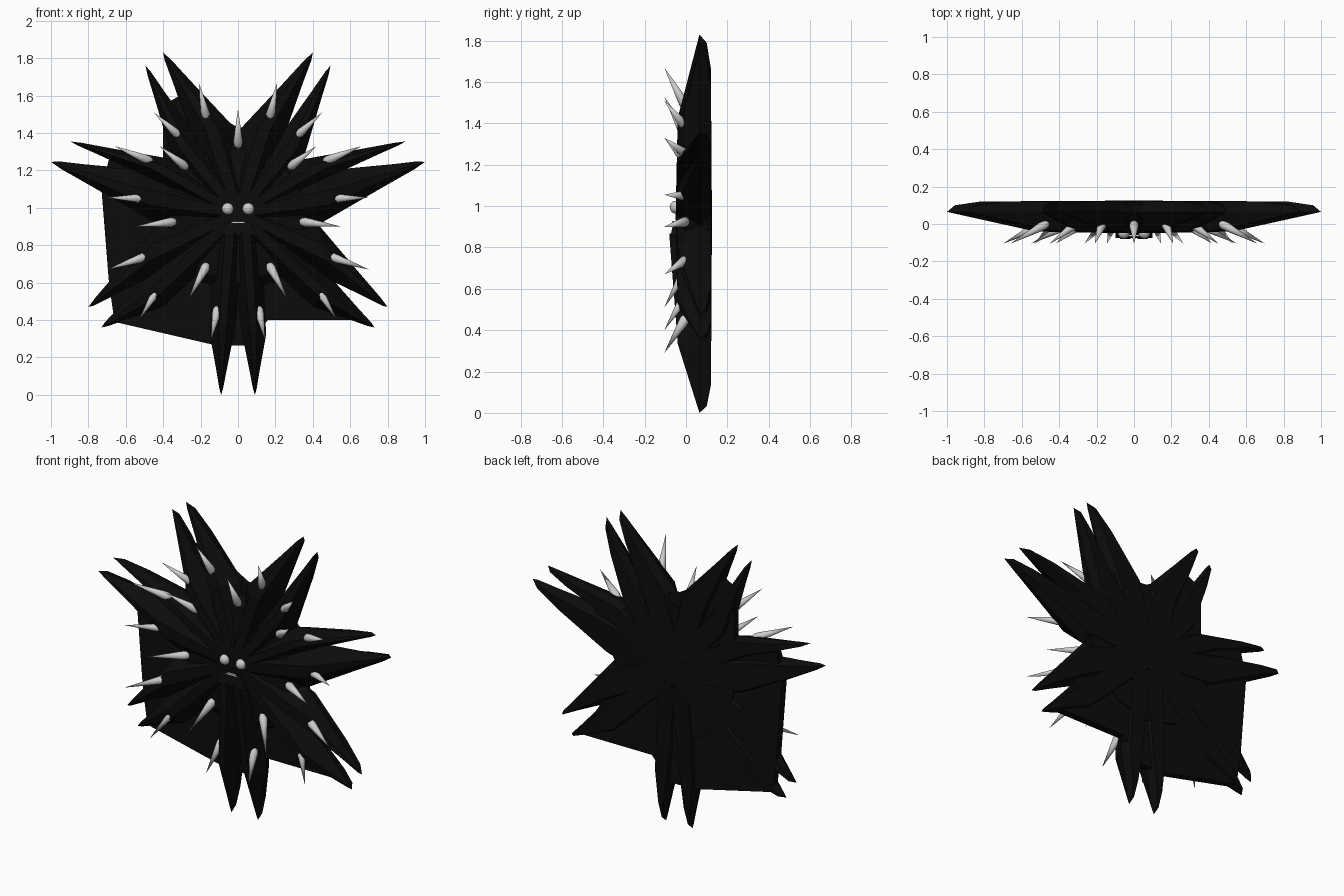
import bpy, bmesh
from math import cos, sin, pi
from mathutils import Vector

cube = bpy.data.objects.get("Cube")
if cube:
    bpy.data.objects.remove(cube)


def material(name, value, rough):
    m = bpy.data.materials.new(name)
    m.use_nodes = True
    m.diffuse_color = (value, value, value, 1)
    bsdf = m.node_tree.nodes["Principled BSDF"]
    bsdf.inputs["Base Color"].default_value = (value, value, value, 1)
    bsdf.inputs["Roughness"].default_value = rough
    return m


black = material("soot black", 0.0035, 0.8)
grey = material("pale grey", 0.6, 0.5)


def finish(name, bm, mat, smooth=False):
    bmesh.ops.recalc_face_normals(bm, faces=bm.faces)
    mesh = bpy.data.meshes.new(name)
    bm.to_mesh(mesh)
    bm.free()
    mesh.materials.append(mat)
    for p in mesh.polygons:
        p.use_smooth = smooth
    ob = bpy.data.objects.new(name, mesh)
    bpy.context.collection.objects.link(ob)
    return ob


def loft(bm, rings, tip):
    """Skin a list of rings, cap the first and close the last to a tip."""
    loops = [[bm.verts.new(p) for p in ring] for ring in rings]
    n = len(loops[0])
    end = bm.verts.new(tip)
    bm.faces.new(loops[0])
    for i in range(n):
        j = (i + 1) % n
        for a, b in zip(loops, loops[1:]):
            bm.faces.new((a[i], a[j], b[j], b[i]))
        bm.faces.new((loops[-1][i], loops[-1][j], end))


MID = 0.065  # depth of the tips


def section(centre, half, front, back):
    """Six-sided cross-section: narrow front ridge, broad back."""
    pts = ((1, MID), (0.3, front), (-0.3, front),
           (-1, MID), (-0.65, back), (0.65, back))
    return [(centre.x + half.x * k, y, centre.y + half.y * k) for k, y in pts]


def prong(name, side, tip, a, b, root, root_front):
    tip, a, b, root = (Vector((p[0] * side, p[1])) for p in (tip, a, b, root))
    mid, half = (a + b) / 2, (a - b) / 2
    rings = [section(root, half.normalized() * 0.09, root_front, 0.125),
             section(mid, half, -0.04, 0.122)]
    for t, width, back in ((0.6, 0.42, 0.12), (0.9, 0.15, 0.1)):
        rings.append(section(mid.lerp(tip, t), half * width,
                             -0.04 + (MID + 0.04) * t, back))
    bm = bmesh.new()
    loft(bm, rings, (tip.x, MID, tip.y))
    finish(name, bm, black)


# Prongs: tip, two shoulder points, root and root depth
hub = (0, 0.97)
prongs = {
    "upper_prong": ((0.4, 1.83), (0.02, 1.43), (0.26, 1.42), hub, -0.05),
    "upper_outer_prong": ((0.495, 1.76), (0.25, 1.42), (0.35, 1.26), hub, -0.05),
    "side_upper_prong": ((0.895, 1.355), (0.35, 1.26), (0.52, 1.18), hub, -0.05),
    "side_prong": ((1.0, 1.245), (0.58, 1.21), (0.43, 0.91), hub, -0.05),
    "lower_side_prong": ((0.8, 0.47), (0.43, 0.91), (0.5, 0.61), hub, -0.05),
    "lower_inner_prong": ((0.73, 0.36), (0.53, 0.59), (0.4, 0.47), hub, -0.05),
    "bottom_prong": ((0.09, 0), (0.15, 0.32), (0.015, 0.36), (0.045, 0.86), -0.08),
}
for side, label in ((1, "left"), (-1, "right")):
    for name, spec in prongs.items():
        prong(f"{label}_{name}", side, *spec)

# Uneven web plate behind the prongs
web = ((-0.69, 1.26), (-0.73, 1.1), (-0.69, 0.6), (-0.66, 0.39), (-0.12, 0.265),
       (0.04, 0.265), (0.16, 0.4), (0.66, 0.4), (0.52, 0.6), (0.41, 0.91),
       (0.55, 1.2), (0.34, 1.25), (0.25, 1.42), (0, 1.43), (-0.31, 1.6),
       (-0.4, 1.55), (-0.4, 1.22))
bm = bmesh.new()
face = bm.faces.new([bm.verts.new((x, 0.06, z)) for x, z in web])
new = bmesh.ops.extrude_face_region(bm, geom=[face])["geom"]
bmesh.ops.translate(bm, vec=(0, 0.045, 0),
                    verts=[v for v in new if isinstance(v, bmesh.types.BMVert)])
finish("web_plate", bm, black)

# Central body
bm = bmesh.new()
rings = [[(r * cos(pi * i / 6), y, 0.96 + r * sin(pi * i / 6)) for i in range(12)]
         for r, y in ((0.41, 0.115), (0.41, 0.05), (0.36, 0.0))]
loft(bm, rings, (0, -0.05, 0.96))
finish("body", bm, black)


def spike(name, base, tip):
    """Round-based cone pointing forward and outward."""
    base = Vector((base[0], 0.0, base[1]))
    tip = Vector((tip[0], -0.105, tip[1]))
    axis = tip - base
    u = axis.cross(Vector((0, 1, 0))).normalized()
    v = axis.cross(u).normalized()
    rings = [[base + axis * t + (u * cos(pi * i / 6) + v * sin(pi * i / 6)) * r
              for i in range(12)]
             for t, r in ((-0.07, 0.008), (-0.03, 0.019), (0.06, 0.025), (0.2, 0.022))]
    bm = bmesh.new()
    loft(bm, rings, tip)
    finish(name, bm, grey, True)


# Spikes: base and tip, mirrored
spikes = (((0.17, 1.48), (0.21, 1.67)), ((0.31, 1.38), (0.45, 1.51)),
          ((0.28, 1.22), (0.42, 1.33)), ((0.47, 1.25), (0.66, 1.33)),
          ((0.5, 1.05), (0.7, 1.055)), ((0.345, 0.925), (0.55, 0.9)),
          ((0.49, 0.74), (0.7, 0.67)), ((0.17, 0.69), (0.265, 0.51)),
          ((0.425, 0.57), (0.53, 0.4)), ((0.11, 0.46), (0.145, 0.29)))
for side, label in ((1, "left"), (-1, "right")):
    for i, (base, tip) in enumerate(spikes):
        spike(f"{label}_spike_{i + 1}", (base[0] * side, base[1]),
              (tip[0] * side, tip[1]))
    # Eyes
    bm = bmesh.new()
    bmesh.ops.create_uvsphere(bm, u_segments=16, v_segments=10, radius=0.031)
    eye = finish(f"{label}_eye", bm, grey, True)
    eye.location = (0.055 * side, -0.048, 0.995)
spike("crown_spike", (0, 1.335), (0, 1.53))

# Muzzle
bm = bmesh.new()
bmesh.ops.create_cube(bm, size=1)
for v in bm.verts:
    top = v.co.z > 0
    v.co = (v.co.x * (0.12 if top else 0.2),
            (-0.06 if top else -0.075) if v.co.y < 0 else 0.03,
            0.925 if top else 0.855)
finish("muzzle", bm, black)

# Mouth
bm = bmesh.new()
bmesh.ops.create_cube(bm, size=1)
for v in bm.verts:
    v.co = (v.co.x * (0.05 if v.co.z > 0 else 0.08), -0.063 + v.co.y * 0.009,
            0.923 + v.co.z * 0.009)
finish("mouth", bm, grey)
